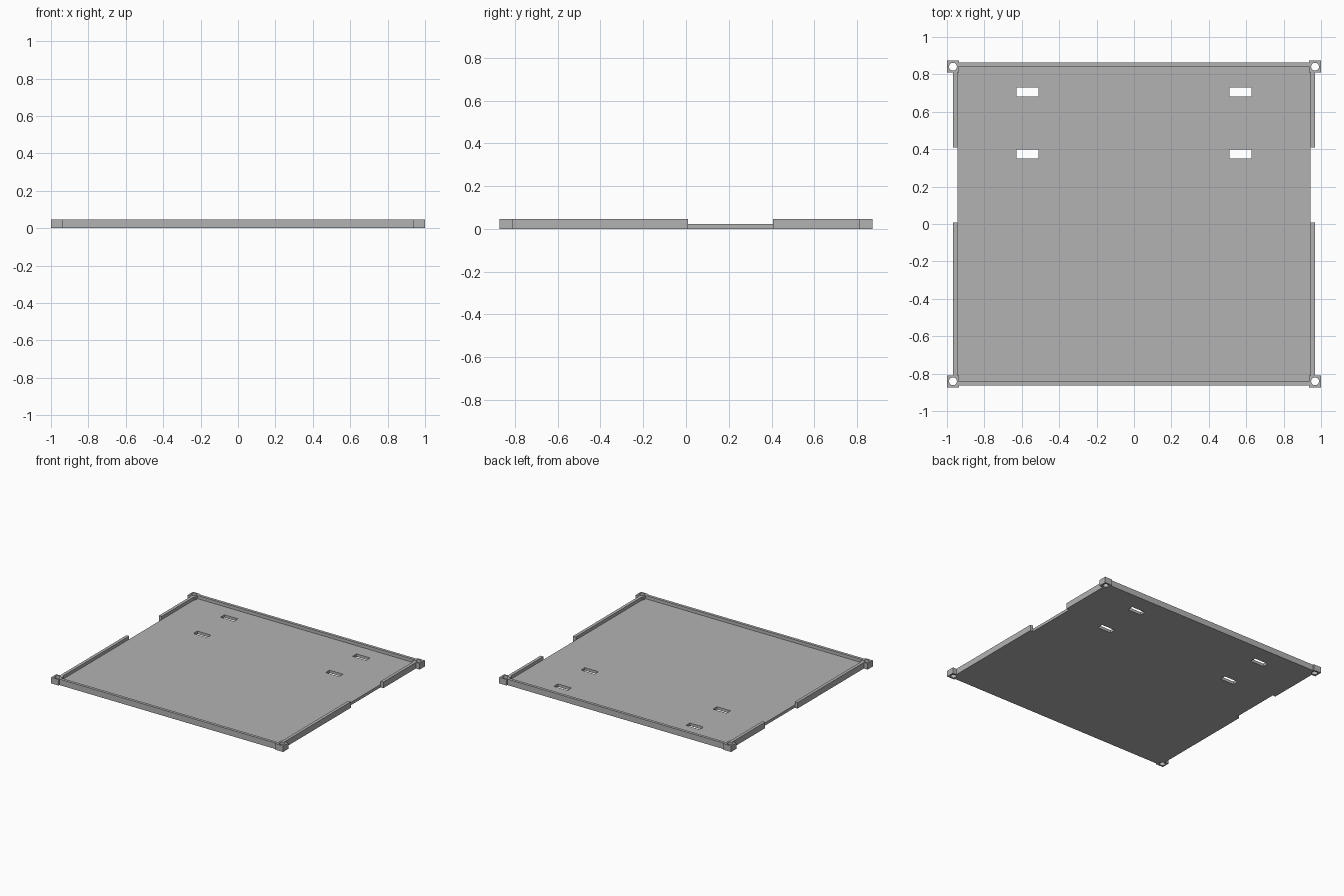
import bpy

if "Cube" in bpy.data.objects:
    bpy.data.objects.remove(bpy.data.objects["Cube"], do_unlink=True)

grey = bpy.data.materials.new("plain_grey")
grey.use_nodes = True
colour = (0.45, 0.45, 0.45, 1)
grey.diffuse_color = colour
grey.node_tree.nodes["Principled BSDF"].inputs["Base Color"].default_value = colour

FLOOR_TOP, RIM_TOP = 0.022, 0.047
FLOOR_X, FLOOR_Y = 0.944, 0.841       # floor edge, inside of the rim
RIM_X, RIM_Y = 0.968, 0.863           # outside of the rim
POST_IN_X, POST_IN_Y = 0.936, 0.809   # inner sides of the corner posts
POST_X, POST_Y = 1.0, 0.873           # outer sides of the corner posts
HOLE_R = 0.021


def box(name, x, y, z):
    """Box spanning the given (low, high) ranges."""
    spans = [sorted(s) for s in (x, y, z)]
    bpy.ops.mesh.primitive_cube_add(size=1, location=[(a + b) / 2 for a, b in spans])
    ob = bpy.context.object
    ob.name = name
    ob.scale = [b - a for a, b in spans]
    bpy.ops.object.transform_apply(location=False, rotation=False, scale=True)
    ob.data.materials.append(grey)
    return ob


def cut(ob, cutter):
    """Cut a hole and discard the cutter."""
    mod = ob.modifiers.new("hole", "BOOLEAN")
    mod.operation, mod.solver, mod.object = "DIFFERENCE", "EXACT", cutter
    bpy.context.view_layer.objects.active = ob
    bpy.ops.object.modifier_apply(modifier=mod.name)
    bpy.data.objects.remove(cutter, do_unlink=True)


# Floor plate with four strap slots
floor = box("floor_plate", (-FLOOR_X, FLOOR_X), (-FLOOR_Y, FLOOR_Y), (0, FLOOR_TOP))
for sx in (-1, 1):
    for y in (0.349, 0.681):
        cut(floor, box("slot_cutter", (sx * 0.511, sx * 0.628), (y, y + 0.048), (-0.1, 0.1)))

# Front and back rims
for name, sy in (("front_rim", -1), ("back_rim", 1)):
    box(name, (-POST_IN_X, POST_IN_X), (sy * FLOOR_Y, sy * RIM_Y), (0, RIM_TOP))

# Side rims, broken by an opening on each side
for side, sx in (("left", 1), ("right", -1)):
    for part, y in (("front", (-POST_IN_Y, 0.009)), ("back", (0.408, POST_IN_Y))):
        box(f"{side}_{part}_side_rim", (sx * FLOOR_X, sx * RIM_X), y, (0, RIM_TOP))

    # Corner posts with round holes
    for part, sy in (("front", -1), ("back", 1)):
        post = box(f"{side}_{part}_corner_post", (sx * POST_IN_X, sx * POST_X),
                   (sy * POST_IN_Y, sy * POST_Y), (0, RIM_TOP))
        bpy.ops.mesh.primitive_cylinder_add(vertices=32, radius=HOLE_R, depth=0.3,
                                            location=(sx * RIM_X, sy * FLOOR_Y, 0))
        cut(post, bpy.context.object)
        post.select_set(True)
        bpy.ops.object.shade_smooth_by_angle()
